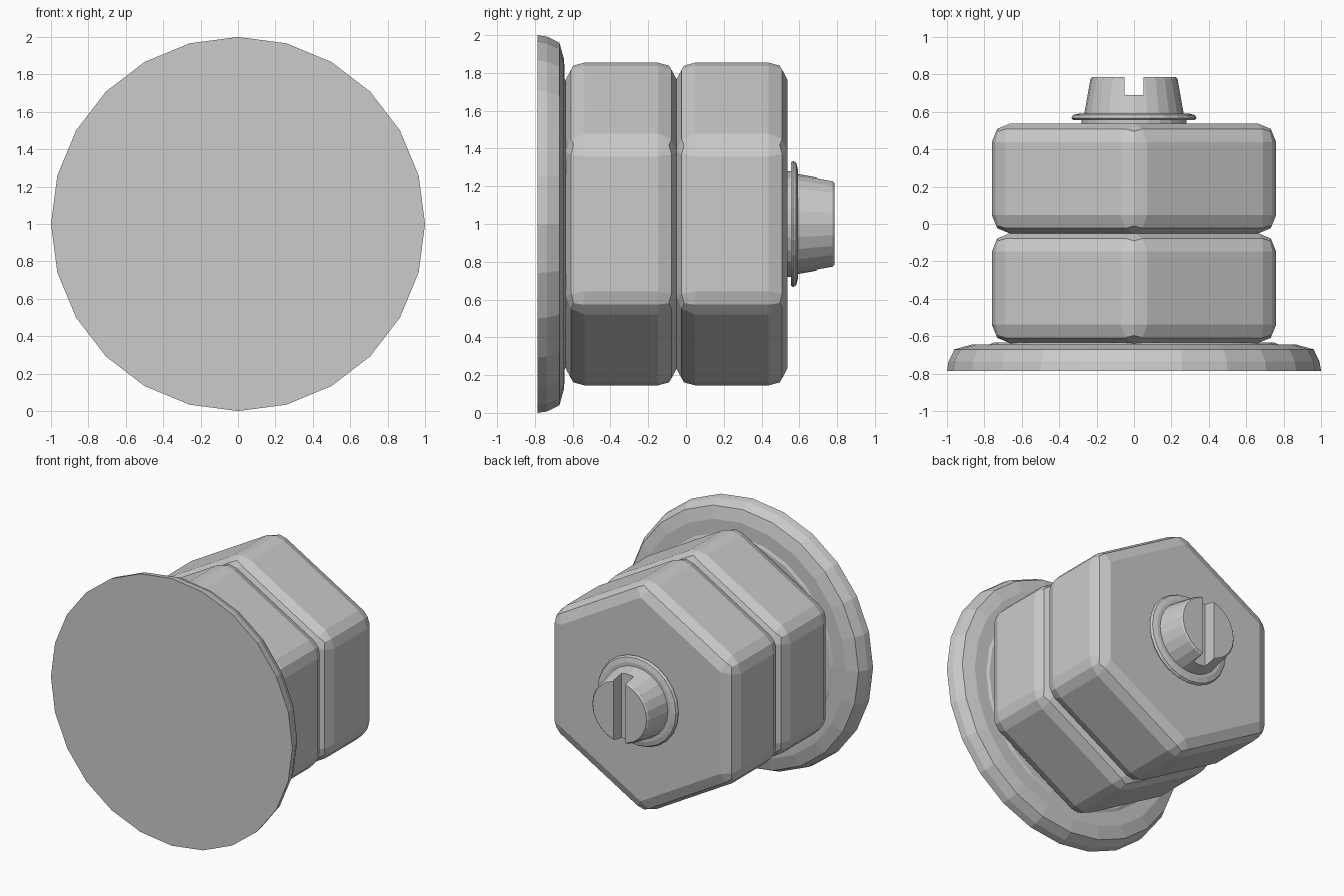
import bpy, bmesh, math

if "Cube" in bpy.data.objects:
    bpy.data.objects.remove(bpy.data.objects["Cube"])


def finish(name, bm):
    bmesh.ops.recalc_face_normals(bm, faces=bm.faces)
    me = bpy.data.meshes.new(name)
    bm.to_mesh(me)
    bm.free()
    ob = bpy.data.objects.new(name, me)
    bpy.context.collection.objects.link(ob)
    return ob


def lathe(bm, profile, sides, phase=0.0):
    """Closed solid turned about the y axis through z = 1; profile is (radius, y)."""
    rings = []
    for r, y in profile:
        ring = []
        for i in range(sides):
            a = phase + 2 * math.pi * i / sides
            ring.append(bm.verts.new((r * math.cos(a), y, 1 + r * math.sin(a))))
        rings.append(ring)
    for lo, hi in zip(rings, rings[1:]):
        for i in range(sides):
            j = (i + 1) % sides
            bm.faces.new((lo[i], lo[j], hi[j], hi[i]))
    bm.faces.new(rings[0])
    bm.faces.new(rings[-1])
    return bm


# Round base flange with rolled rim and a thin raised seat
finish("base_flange", lathe(bmesh.new(), [
    (1.0, -0.785), (0.992, -0.735), (0.96, -0.67), (0.87, -0.645),
    (0.77, -0.643), (0.75, -0.634)], 24))

# Two stacked hexagonal nuts with rounded edges
for name, y0, y1 in (("lower_nut", -0.638, -0.048), ("upper_nut", -0.052, 0.538)):
    bm = lathe(bmesh.new(), [(0.878, y0), (0.878, y1)], 6, math.pi / 2)
    bmesh.ops.recalc_face_normals(bm, faces=bm.faces)
    bmesh.ops.bevel(bm, geom=bm.edges[:], offset=0.1414, offset_type='WIDTH',
                    segments=2, profile=0.5, affect='EDGES')
    finish(name, bm)

# Bolt collar
finish("bolt_collar", lathe(bmesh.new(), [
    (0.28, 0.53), (0.28, 0.555), (0.325, 0.555), (0.335, 0.566),
    (0.325, 0.583), (0.29, 0.592), (0.25, 0.592)], 24))

# Tapered bolt head
head = finish("bolt_head", lathe(bmesh.new(), [
    (0.268, 0.57), (0.264, 0.6), (0.233, 0.775), (0.223, 0.785)], 24))

# Screwdriver slot cut across the head
bm = bmesh.new()
bmesh.ops.create_cube(bm, size=1)
for v in bm.verts:
    v.co = (v.co.x * 0.1, 0.79 + v.co.y * 0.2, 1 + v.co.z)
cutter = finish("slot_cutter", bm)
cutter.hide_render = True
cutter.display_type = 'WIRE'
mod = head.modifiers.new("slot", 'BOOLEAN')
mod.operation = 'DIFFERENCE'
mod.solver = 'EXACT'
mod.object = cutter
